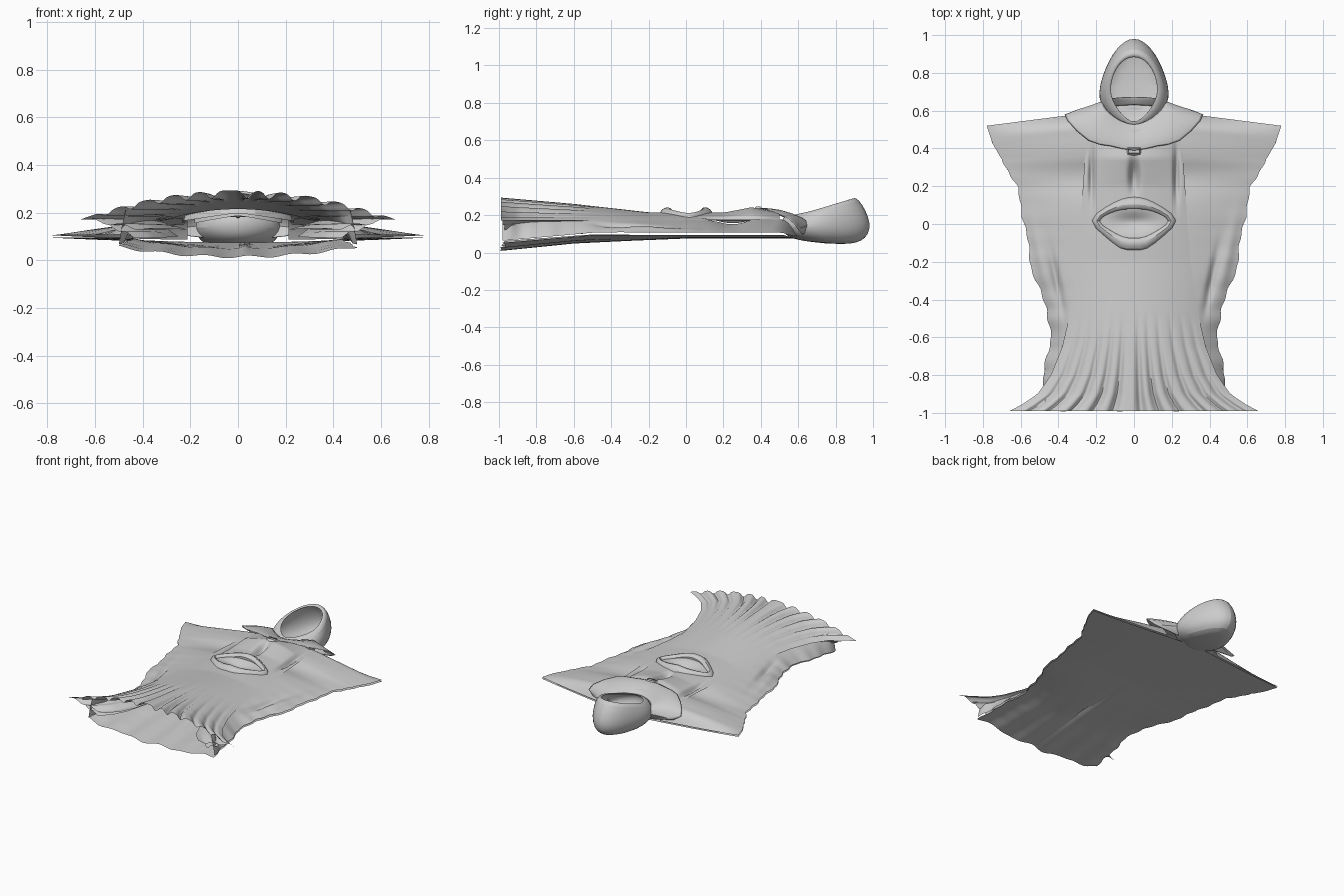
import bpy, bmesh, math

cube = bpy.data.objects.get("Cube")
if cube:
    bpy.data.objects.remove(cube)

cloth = bpy.data.materials.new("grey_cloth")
cloth.use_nodes = True
GREY = (0.6, 0.6, 0.6, 1)
cloth.diffuse_color = GREY
cloth.node_tree.nodes["Principled BSDF"].inputs["Base Color"].default_value = GREY


def table(points, t):
    """Linear lookup in a rising list of (position, value)."""
    for (a, va), (b, vb) in zip(points, points[1:]):
        if t <= b:
            return va + (vb - va) * max(0, (t - a) / (b - a))
    return points[-1][1]


def bump(t, centre, width):
    return math.exp(-((t - centre) / width) ** 2)


def finish(name, bm, levels=0, thick=0, angle=50):
    bmesh.ops.remove_doubles(bm, verts=bm.verts, dist=0.0002)
    bmesh.ops.recalc_face_normals(bm, faces=bm.faces)
    mesh = bpy.data.meshes.new(name)
    bm.to_mesh(mesh)
    bm.free()
    mesh.materials.append(cloth)
    obj = bpy.data.objects.new(name, mesh)
    bpy.context.collection.objects.link(obj)
    if thick:
        mod = obj.modifiers.new("thickness", 'SOLIDIFY')
        mod.thickness = thick
    if levels:
        mod = obj.modifiers.new("smooth", 'SUBSURF')
        mod.levels = mod.render_levels = levels
    bpy.ops.object.select_all(action='DESELECT')
    obj.select_set(True)
    bpy.context.view_layer.objects.active = obj
    bpy.ops.object.shade_smooth_by_angle(angle=math.radians(angle))
    return obj


def sheet(name, nu, nv, point, up=True):
    """Cloth grid: point(u, v) gives a position for u, v in 0..1."""
    bm = bmesh.new()
    grid = [[bm.verts.new(point(i / nu, j / nv)) for i in range(nu + 1)]
            for j in range(nv + 1)]
    for r0, r1 in zip(grid, grid[1:]):
        for i in range(nu):
            bm.faces.new((r0[i], r0[i + 1], r1[i + 1], r1[i]))
    return finish(name, bm)


def rings(name, halves, pole=None, levels=2, thick=0.0):
    """Loft through closed rings, each given as its right half and mirrored."""
    bm = bmesh.new()
    loops = []
    for half in halves:
        full = list(half) + [(-x, y, z) for x, y, z in reversed(half[1:-1])]
        loops.append([bm.verts.new(p) for p in full])
    n = len(loops[0])
    for a, b in zip(loops, loops[1:]):
        for i in range(n):
            k = (i + 1) % n
            bm.faces.new((a[i], a[k], b[k], b[i]))
    if pole:
        tip = bm.verts.new(pole)
        for i in range(n):
            bm.faces.new((loops[-1][i], loops[-1][(i + 1) % n], tip))
    return finish(name, bm, levels, thick)


# Widths and heights along the robe, from hem to shoulder
OUTLINE = [(-.98, .5), (-.75, .47), (-.6, .44), (-.45, .46), (-.25, .54), (-.05, .57),
           (.2, .62), (.34, .68), (.5, .75), (.62, .78)]
GOWN = [(-.99, .66), (-.96, .6), (-.9, .51), (-.8, .44), (-.65, .38), (-.5, .345),
        (-.2, .3), (.2, .27), (.5, .25)]
TOP = [(-1, .295), (-.6, .26), (-.2, .215), (.2, .215), (.35, .245), (.5, .21)]
BOTTOM = [(-1, .012), (-.6, .05), (0, .075), (.62, .075)]
DROP = [(.2, 0), (.62, .1)]
FOLDS = [-.84, -.68, -.5, -.33, -.17, .06, .2, .36, .55, .72, .87]


def gown_z(x, y):
    u = x / table(GOWN, y)
    edge = .172
    z = edge + (table(TOP, y) - edge) * (1 - min(1, abs(u)) ** 2)
    # radiating hem folds
    depth = .035 * max(0, min(1, (-y - .45) / .5)) ** 1.3
    z -= depth * (1 - .5 * abs(u)) * sum(bump(u, f, .035) for f in FOLDS)
    # chest crease and hollow between the cuffs
    z -= .05 * bump(x, 0, .025) * bump(y, .26, .08)
    z -= .035 * bump(x, 0, .11) * bump(y, .01, .045)
    # creases beside the chest
    z -= .03 * bump(abs(x), .225, .015) * bump(y, .26, .12)
    return z


def gown_front(u, v):
    y = .5 - 1.49 * v
    x = (2 * u - 1) * table(GOWN, y)
    return x, y, gown_z(x, y)


def back_z(u, y):
    edge = .095 - .04 * max(0, (-y - .5) / .5)
    z = table(BOTTOM, y)
    z += (edge - z) * abs(u) ** 2
    z += .008 * math.sin(u * 17) * max(0, -y - .3)
    return z + .012 * bump(u, .06, .03) * bump(y, -.45, .3)


def worn(y):
    return .008 * math.sin(y * 41) * math.sin(y * 17 + 1) * (y < .4)


def back_panel(u, v):
    s = 2 * u - 1
    y = .62 - 1.6 * v
    x = s * (table(OUTLINE, y) + worn(y))
    return x, y - table(DROP, y) * abs(s) + .012 * math.sin(x * 21) * v ** 8, back_z(s, y)


sheet("robe_front", 150, 90, gown_front)
sheet("robe_back", 60, 80, back_panel)

for side, label in ((1, "left"), (-1, "right")):
    def sleeve(u, v):
        y = .62 - 1.6 * v
        out = table(OUTLINE, y) + worn(y)
        inner = min(.85 * table(GOWN, y), out - .03)
        x = inner + (out - inner) * u
        edge = back_z(1, y) + .012
        z = edge + (gown_z(inner, y) - .006 - edge) * (1 - u ** 1.25)
        # arm crease towards the lower cuff
        z -= .022 * bump(x, .41 + .2 * (y + .3), .02) * bump(y, -.3, .14)
        z += .012 * bump(x, .47 + .2 * (y + .3), .03) * bump(y, -.2, .2)
        # the shoulder seam rolls down to the back
        roll = max(0, (y - .53) / .09) ** 2
        z += (back_z(x / out, y) + .01 - z) * roll
        return side * x, y - table(DROP, y) * x / out, z

    def hem_fold(u, v):
        y = -.55 - .43 * v
        x = table(GOWN, y) * (1 - .42 * u)
        return side * x, y, .172 - .045 * u + .008 * math.sin(u * 14) * v

    def side_lining(u, v):
        y = -.55 - .42 * v
        x = table(GOWN, y) * (.9 - .2 * u)
        return side * x, y, .15 - .05 * u + .006 * math.sin(u * 11) * v

    sheet(label + "_sleeve", 40, 90, sleeve)
    sheet(label + "_hem_fold", 14, 20, hem_fold)
    sheet(label + "_side_lining", 10, 20, side_lining)

# Hood: opening, rim, widest ring and underside
rings("hood", [
    [(0, .89, .285), (.07, .86, .277), (.115, .78, .255), (.13, .68, .225), (.07, .58, .205), (0, .525, .195)],
    [(0, .93, .312), (.09, .89, .295), (.145, .79, .262), (.172, .67, .22), (.10, .55, .19), (0, .49, .18)],
    [(0, 1.03, .15), (.105, .95, .15), (.175, .81, .14), (.215, .66, .14), (.15, .55, .14), (0, .49, .13)],
    [(0, .97, .045), (.08, .91, .045), (.13, .8, .05), (.16, .68, .06), (.1, .58, .07), (0, .52, .075)],
], pole=(0, .75, .045), thick=.008)

# Short mantle round the neck, with two front points
rings("mantle", [
    [(0, .53, .185), (.07, .55, .19), (.12, .59, .195), (.16, .63, .19), (.17, .67, .15), (0, .68, .08)],
    [(0, .43, .235), (.1, .47, .235), (.2, .5, .24), (.26, .56, .215), (.25, .64, .14), (0, .67, .08)],
    [(0, .37, .24), (.13, .42, .24), (.24, .41, .235), (.38, .57, .185), (.39, .595, .12), (0, .65, .07)],
], levels=1, thick=.006)

# Joined sleeve cuffs at the waist: outer edge, ridge, inner lip
outer = [(0, .145), (.06, .15), (.15, .1), (.265, .02), (.16, -.07), (.07, -.155), (0, -.14)]
inner = [(0, .07), (.05, .075), (.13, .055), (.2, .015), (.13, -.025), (.05, -.07), (0, -.065)]


def cuff_ring(t, z):
    return [(a + (c - a) * t, b + (d - b) * t, z - .15 * a)
            for (a, b), (c, d) in zip(outer, inner)]


rings("joined_cuffs", [cuff_ring(0, .2), cuff_ring(.15, .235), cuff_ring(.6, .25),
                       cuff_ring(1, .235), cuff_ring(.85, .19)], levels=1)

# Clasp under the mantle
rings("clasp", [[(0, .4, .246), (.03, .4, .246), (.03, .375, .246), (0, .375, .246)],
                [(0, .41, .23), (.04, .41, .23), (.04, .36, .23), (0, .36, .23)]],
      pole=(0, .387, .225), levels=0)
